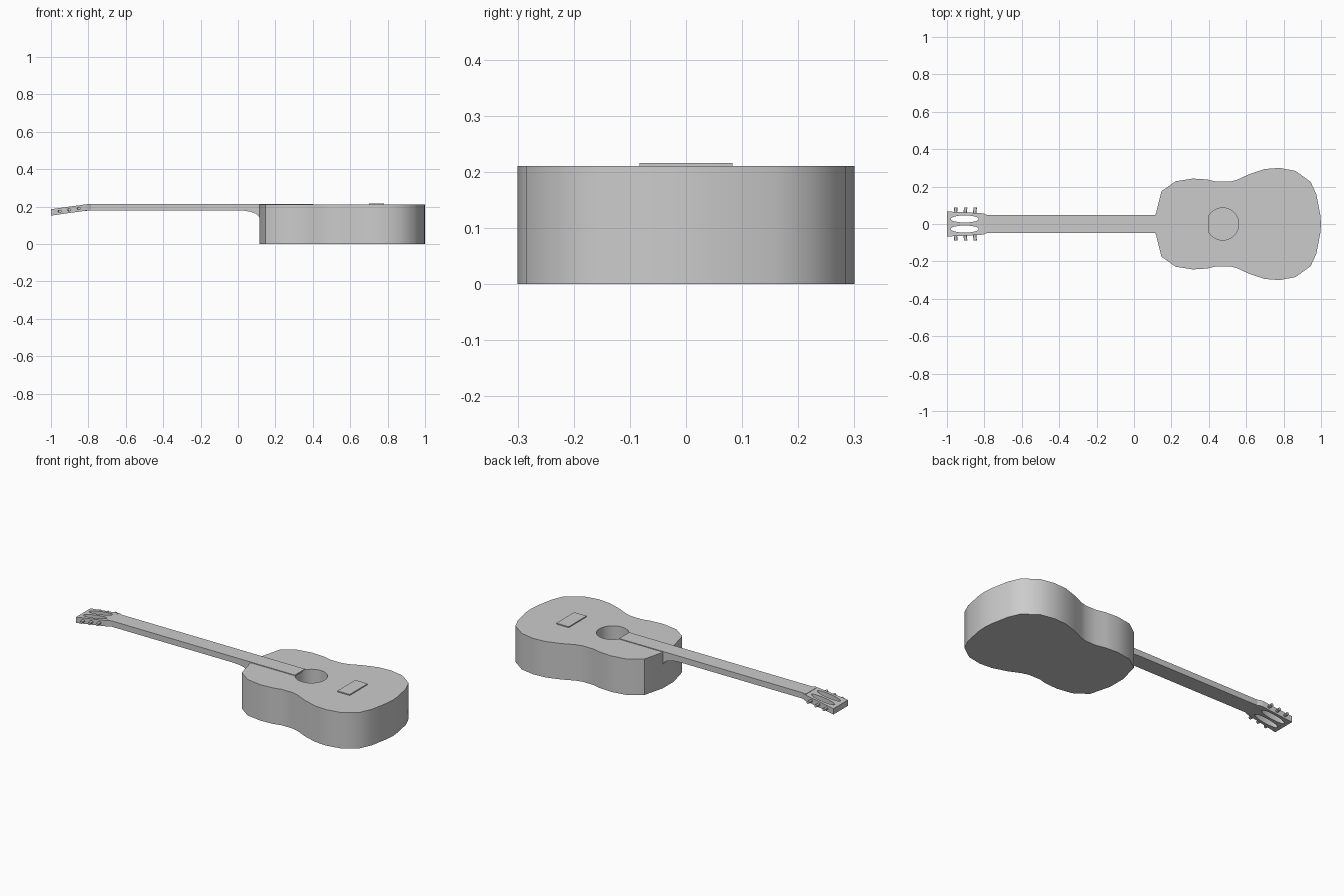
import bpy, bmesh, math
from mathutils import Matrix, Vector

cube = bpy.data.objects.get("Cube")
if cube:
    bpy.data.objects.remove(cube, do_unlink=True)

GREY = (0.6, 0.6, 0.6, 1)
grey = bpy.data.materials.new("plain grey")
grey.use_nodes = True
grey.diffuse_color = GREY
grey.node_tree.nodes["Principled BSDF"].inputs["Base Color"].default_value = GREY


def prism(name, points, offset):
    """Extrude a closed loop of 3D points along an offset."""
    bm = bmesh.new()
    face = bm.faces.new([bm.verts.new(p) for p in points])
    new = bmesh.ops.extrude_face_region(bm, geom=[face], use_keep_orig=True)["geom"]
    bmesh.ops.translate(bm, vec=offset, verts=[v for v in new if isinstance(v, bmesh.types.BMVert)])
    bmesh.ops.recalc_face_normals(bm, faces=bm.faces)
    mesh = bpy.data.meshes.new(name)
    bm.to_mesh(mesh)
    bm.free()
    mesh.materials.append(grey)
    obj = bpy.data.objects.new(name, mesh)
    bpy.context.collection.objects.link(obj)
    return obj


def slab(name, outline, z0, z1):
    return prism(name, [(x, y, z0) for x, y in outline], (0, 0, z1 - z0))


def ellipse(cx, cy, rx, ry, count=32):
    turns = [2 * math.pi * i / count for i in range(count)]
    return [(cx + rx * math.cos(a), cy + ry * math.sin(a)) for a in turns]


def mirrored(half):
    return half + [(x, -y) for x, y in reversed(half) if y > 0]


def select_only(obj):
    bpy.ops.object.select_all(action='DESELECT')
    obj.select_set(True)
    bpy.context.view_layer.objects.active = obj


def cut(obj, cutter):
    mod = obj.modifiers.new("cut", 'BOOLEAN')
    mod.operation = 'DIFFERENCE'
    mod.solver = 'EXACT'
    mod.object = cutter
    select_only(obj)
    bpy.ops.object.modifier_apply(modifier=mod.name)
    bpy.data.objects.remove(cutter, do_unlink=True)


# Body with its sound hole
body_half = [(0.115, 0.05), (0.147, 0.175), (0.222, 0.228), (0.313, 0.243),
             (0.393, 0.238), (0.44, 0.226), (0.51, 0.226), (0.55, 0.236),
             (0.617, 0.267), (0.70, 0.294), (0.778, 0.30), (0.863, 0.284),
             (0.945, 0.225), (0.975, 0.158), (0.996, 0.05), (1.0, 0)]
body = slab("body", mirrored(body_half), 0, 0.21)
cut(body, slab("hole_cutter", ellipse(0.474, 0, 0.086, 0.086), 0.015, 0.3))

# Bridge
slab("bridge", [(0.70, -0.083), (0.78, -0.083), (0.78, 0.083), (0.70, 0.083)], 0.208, 0.216)

# Neck with fretboard and curved heel, as a side profile
W = 0.047
neck_side = [(-0.81, 0.214), (0.40, 0.214), (0.40, 0.205), (0.13, 0.205),
             (0.13, 0.138), (0.115, 0.138), (0.11, 0.15), (0.095, 0.162),
             (0.07, 0.172), (0.035, 0.178), (0, 0.18), (-0.81, 0.18)]
neck = prism("neck", [(x, -W, z) for x, z in neck_side], (0, 2 * W, 0))

# Headstock with two slots, tilted back
head_half = [(-1, 0.067), (-0.82, 0.058), (-0.80, 0.055), (-0.785, W)]
head = slab("headstock", mirrored(head_half), 0.18, 0.214)
for side in (-1, 1):
    cut(head, slab("slot_cutter", ellipse(-0.905, side * 0.027, 0.075, 0.019, 24), 0.1, 0.3))
for v in head.data.vertices:
    v.co.z += 0.14 * min(0, v.co.x + 0.80)

# Tuning pegs
pegs = []
for side in (-1, 1):
    for i, x in enumerate((-0.955, -0.903, -0.852)):
        z = 0.197 + 0.14 * (x + 0.80)
        ring = [(x + dx, side * 0.055, z + dz) for dx, dz in ellipse(0, 0, 0.009, 0.008, 10)]
        place = "left" if side > 0 else "right"
        pegs.append(prism(f"{place}_peg_{i + 1}", ring, Vector((0.003, side * 0.034, 0))))

# Smooth curved sides, keeping real edges sharp
for obj in [body, neck, head] + pegs:
    select_only(obj)
    bpy.ops.object.shade_smooth_by_angle(angle=math.radians(35))
